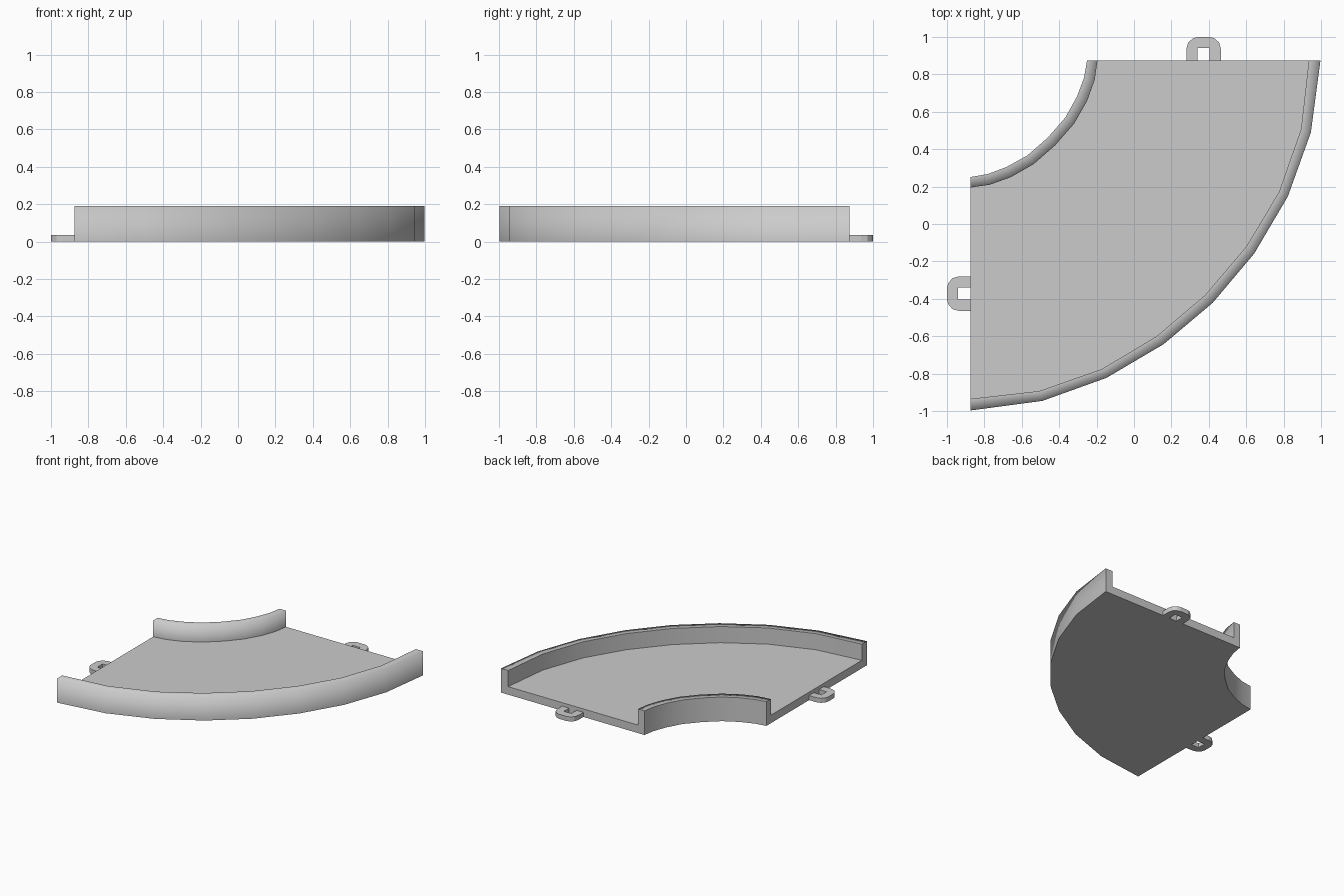
import bpy, bmesh, math

if "Cube" in bpy.data.objects:
    bpy.data.objects.remove(bpy.data.objects["Cube"])

CX, CY = -0.875, 0.875      # corner the track turns around
H, FLOOR, TAB_H = 0.19, 0.063, 0.036


def station_points(half):
    """(angle, radius) for 0..45 degrees, mirrored to 90, as xy points."""
    full = half + [(90 - a, r) for a, r in reversed(half[:-1])]
    return [(CX + r * math.sin(math.radians(a)), CY - r * math.cos(math.radians(a)))
            for a, r in full]


def make_object(name, bm):
    bmesh.ops.recalc_face_normals(bm, faces=bm.faces)
    mesh = bpy.data.meshes.new(name)
    bm.to_mesh(mesh)
    bm.free()
    ob = bpy.data.objects.new(name, mesh)
    bpy.context.collection.objects.link(ob)
    return ob


# Curved track: U-shaped section carried along the bend
inner_out = station_points([(0, .624), (8.6, .615), (18.7, .602), (30.9, .593), (45, .585)])
inner_in = station_points([(0, .68), (8.8, .673), (19.2, .661), (31.3, .650), (45, .642)])
outer_in = station_points([(0, 1.81), (11.8, 1.806), (23.1, 1.794), (34.0, 1.78), (45, 1.775)])
outer_out = station_points([(0, 1.872), (11.95, 1.861), (23.2, 1.847), (34.25, 1.836), (45, 1.833)])
profile = [(inner_out, 0), (inner_out, H), (inner_in, H), (inner_in, FLOOR),
           (outer_in, FLOOR), (outer_in, H), (outer_out, H), (outer_out, 0)]

bm = bmesh.new()
rings = [[bm.verts.new((*path[i], z)) for path, z in profile] for i in range(9)]
for a, b in zip(rings, rings[1:]):
    for k in range(8):
        j = (k + 1) % 8
        f = bm.faces.new((a[k], a[j], b[j], b[k]))
        f.smooth = k not in (3, 7)
bm.faces.new(rings[0])
bm.faces.new(rings[-1])
bmesh.ops.recalc_face_normals(bm, faces=bm.faces)
# Wall tops blend into the sides facing away from the corner
blended = {v for r in rings for v in (r[2], r[6])}
for e in bm.edges:
    on_cap = any(len(f.verts) == 8 for f in e.link_faces)
    soft = e.verts[0] in blended and e.verts[1] in blended
    if on_cap or (e.calc_face_angle(0) > math.radians(30) and not soft):
        e.smooth = False
make_object("curved_track", bm)

# Connector loops on both open ends, one mirrored over the diagonal
MX = 0.3725
outer_half = [(.0925, .873), (.0925, .935), (.083, .970), (.058, .992), (.035, 1.0)]
inner_half = [(.0325, .94), (.0325, .873)]
outline = ([(MX - x, y) for x, y in outer_half]
           + [(MX + x, y) for x, y in reversed(outer_half)]
           + [(MX + x, y) for x, y in reversed(inner_half)]
           + [(MX - x, y) for x, y in inner_half])


def connector(name, mirrored):
    bm = bmesh.new()
    face = bm.faces.new([bm.verts.new((-y, -x, 0) if mirrored else (x, y, 0))
                         for x, y in outline])
    ext = bmesh.ops.extrude_face_region(bm, geom=[face], use_keep_orig=True)
    for v in ext["geom"]:
        if isinstance(v, bmesh.types.BMVert):
            v.co.z = TAB_H
    make_object(name, bm)


def fix_outline():
    # walk the hole from the right foot up and back down the left side
    n = len(outer_half) * 2
    outline[n:] = [(MX + x, y) for x, y in reversed(inner_half)] + \
                  [(MX - x, y) for x, y in inner_half]


fix_outline()
connector("back_connector", False)
connector("left_connector", True)
